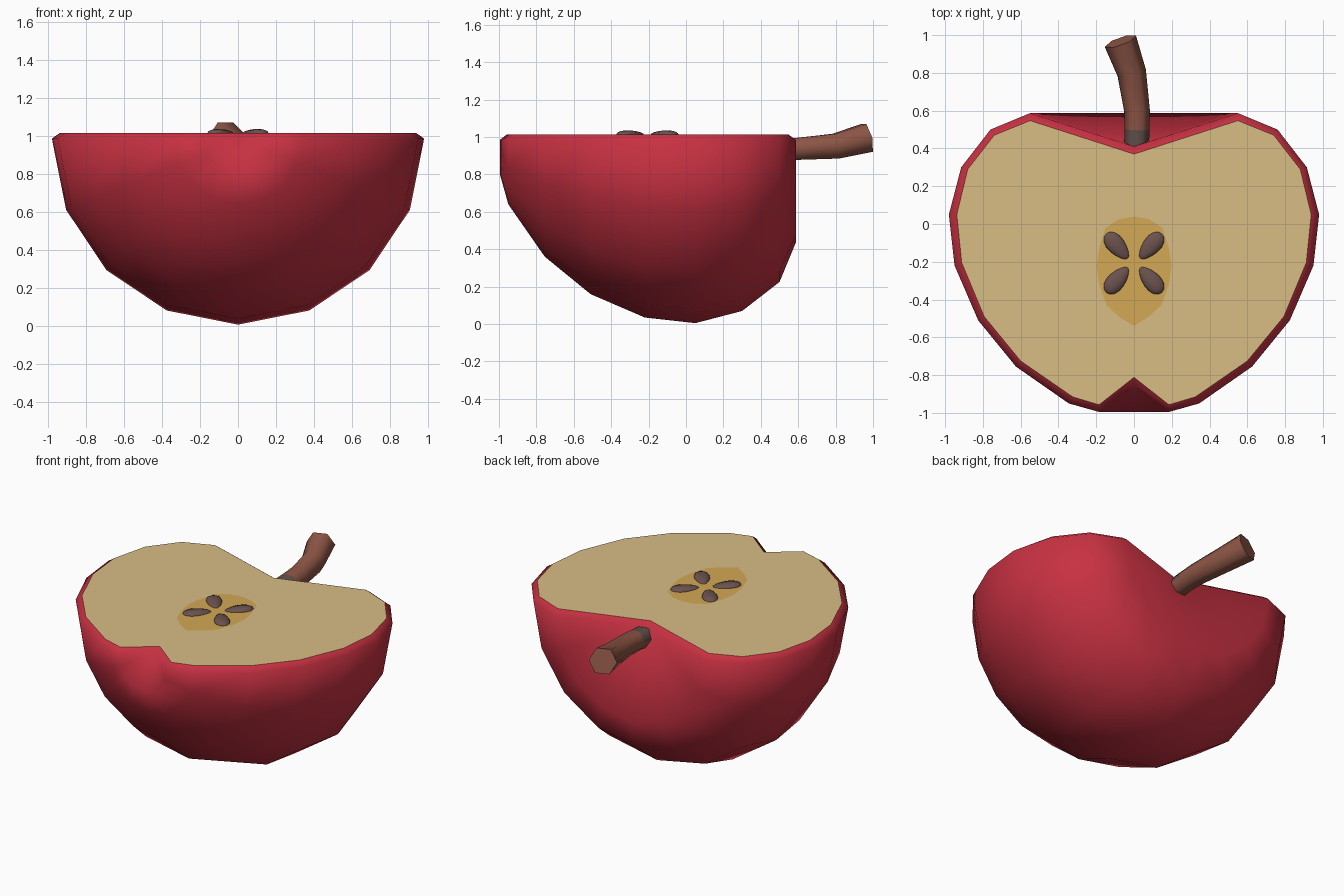
import bpy, bmesh, math
from mathutils import Vector, Matrix

if "Cube" in bpy.data.objects:
    bpy.data.objects.remove(bpy.data.objects["Cube"])

def material(name, rgb):
    lin = [((c / 255 + 0.055) / 1.055) ** 2.4 for c in rgb]
    m = bpy.data.materials.new(name)
    m.diffuse_color = (*lin, 1)
    m.use_nodes = True
    m.node_tree.nodes["Principled BSDF"].inputs["Base Color"].default_value = m.diffuse_color
    return m

RED = material("red skin", (200, 49, 66))
FLESH = material("cream flesh", (216, 188, 132))
CORE = material("golden core", (211, 168, 85))
SEED = material("dark seed brown", (106, 82, 78))
STEM = material("stem brown", (142, 86, 70))
GREY = material("stem base grey", (98, 80, 76))

def add_object(name, bm, mats, smooth=True):
    bmesh.ops.recalc_face_normals(bm, faces=bm.faces)
    for f in bm.faces:
        f.smooth = smooth
    me = bpy.data.meshes.new(name)
    bm.to_mesh(me)
    bm.free()
    for m in mats:
        me.materials.append(m)
    ob = bpy.data.objects.new(name, me)
    bpy.context.collection.objects.link(ob)
    return ob

# Half profiles (radius, y) from the stem dimple to the bottom dimple
OUTER = [(0, .41), (.55, .587), (.76, .5), (.915, .3), (.98, .05), (.95, -.22), (.825, -.51),
         (.625, -.755), (.345, -.95), (.185, -.995), (0, -.853)]
INNER = [(0, .37), (.55, .547), (.74, .47), (.88, .29), (.938, .05), (.912, -.205), (.793, -.49),
         (.6, -.725), (.325, -.915), (.185, -.957), (0, -.812)]
AXIS_Z, CUT_Z, SEG = .985, 1.014, 8

# Skin: half revolution about the y axis, with a slanted rim up to the cut
bm = bmesh.new()
cols = []
for j in range(SEG + 1):
    a = math.pi * j / SEG
    cols.append([bm.verts.new((r * math.cos(a), y, AXIS_Z - r * math.sin(a))) for r, y in OUTER])
for side, at in ((1, 0), (-1, len(cols) + 1)):
    cols.insert(at, [bm.verts.new((side * r, y, CUT_Z)) for r, y in INNER])
for c, d in zip(cols, cols[1:]):
    for i in range(len(OUTER) - 1):
        bm.faces.new((c[i], c[i + 1], d[i + 1], d[i]))
bmesh.ops.remove_doubles(bm, verts=bm.verts, dist=.0005)
bmesh.ops.dissolve_degenerate(bm, edges=bm.edges, dist=.0005)
# close with a temporary cap so that normals point outwards
cap = bm.faces.new([v for v in cols[-1] if v.is_valid and v.co.x < -.01] +
                   [min((v for v in bm.verts if v.co.z > CUT_Z - .001 and abs(v.co.x) < .01), key=lambda v: v.co.y)] +
                   [v for v in reversed(cols[0]) if v.is_valid and v.co.x > .01] +
                   [max((v for v in bm.verts if v.co.z > CUT_Z - .001 and abs(v.co.x) < .01), key=lambda v: v.co.y)])
bmesh.ops.recalc_face_normals(bm, faces=bm.faces)
bmesh.ops.delete(bm, geom=[cap], context='FACES_ONLY')
add_object("apple_skin", bm, [RED])

def flat_plate(name, half, z, mat):
    """Flat symmetric face from a half outline that starts and ends on x = 0."""
    pts = half + [(-x, y) for x, y in reversed(half[1:-1])]
    bm = bmesh.new()
    f = bm.faces.new([bm.verts.new((x, y, z)) for x, y in pts])
    bmesh.ops.triangulate(bm, faces=[f])
    ob = add_object(name, bm, [mat], False)
    if ob.data.polygons[0].normal.z < 0:
        ob.data.flip_normals()

# Cut flesh and core
flat_plate("cut_flesh", INNER, CUT_Z, FLESH)
flat_plate("core", [(0, .04), (.08, .025), (.15, -.02), (.185, -.13), (.198, -.22), (.185, -.32),
                    (.145, -.43), (.08, -.49), (0, -.54)], CUT_Z + .002, CORE)

# Four seeds, pointed towards the middle of the core
for sx in (1, -1):
    for sy in (1, -1):
        bm = bmesh.new()
        bmesh.ops.create_uvsphere(bm, u_segments=10, v_segments=8, radius=1,
                                  matrix=Matrix.Rotation(math.pi / 2, 4, 'Y'))
        ang = math.atan2(sy * 1.15, sx)
        for v in bm.verts:
            t = 1 + .25 * v.co.x
            v.co = Vector((v.co.x * .088, v.co.y * t * .048, v.co.z * t * .021))
        bm.transform(Matrix.Translation((sx * .09, -.207 + sy * .09, CUT_Z)) @ Matrix.Rotation(ang, 4, 'Z'))
        add_object(f"seed_{'right' if sx > 0 else 'left'}_{'upper' if sy > 0 else 'lower'}", bm, [SEED])

# Stem: six-sided tube along a bent path, greyish on top at its root
PATH = [((.013, .4, .925), .066), ((.016, .5, .932), .066), ((.016, .6, .937), .068),
        ((-.012, .8, .951), .077), ((-.072, .967, .995), .088)]
bm = bmesh.new()
rings = []
for k, (p, r) in enumerate(PATH):
    d = (Vector(PATH[min(k + 1, 4)][0]) - Vector(PATH[max(k - 1, 0)][0])).normalized()
    side = d.cross(Vector((0, 0, 1))).normalized()
    up = side.cross(d)
    rings.append([bm.verts.new(Vector(p) + r * (side * math.cos(n * math.pi / 3) + up * math.sin(n * math.pi / 3)))
                  for n in range(6)])
for k in range(4):
    for n in range(6):
        f = bm.faces.new((rings[k][n], rings[k][(n + 1) % 6], rings[k + 1][(n + 1) % 6], rings[k + 1][n]))
        f.material_index = 1 if k == 0 and n < 3 else 0
bm.faces.new(rings[0])
bm.faces.new(rings[4])
stem = add_object("stem", bm, [STEM, GREY])
bpy.context.view_layer.objects.active = stem
stem.select_set(True)
bpy.ops.object.shade_smooth_by_angle(angle=math.radians(62))
